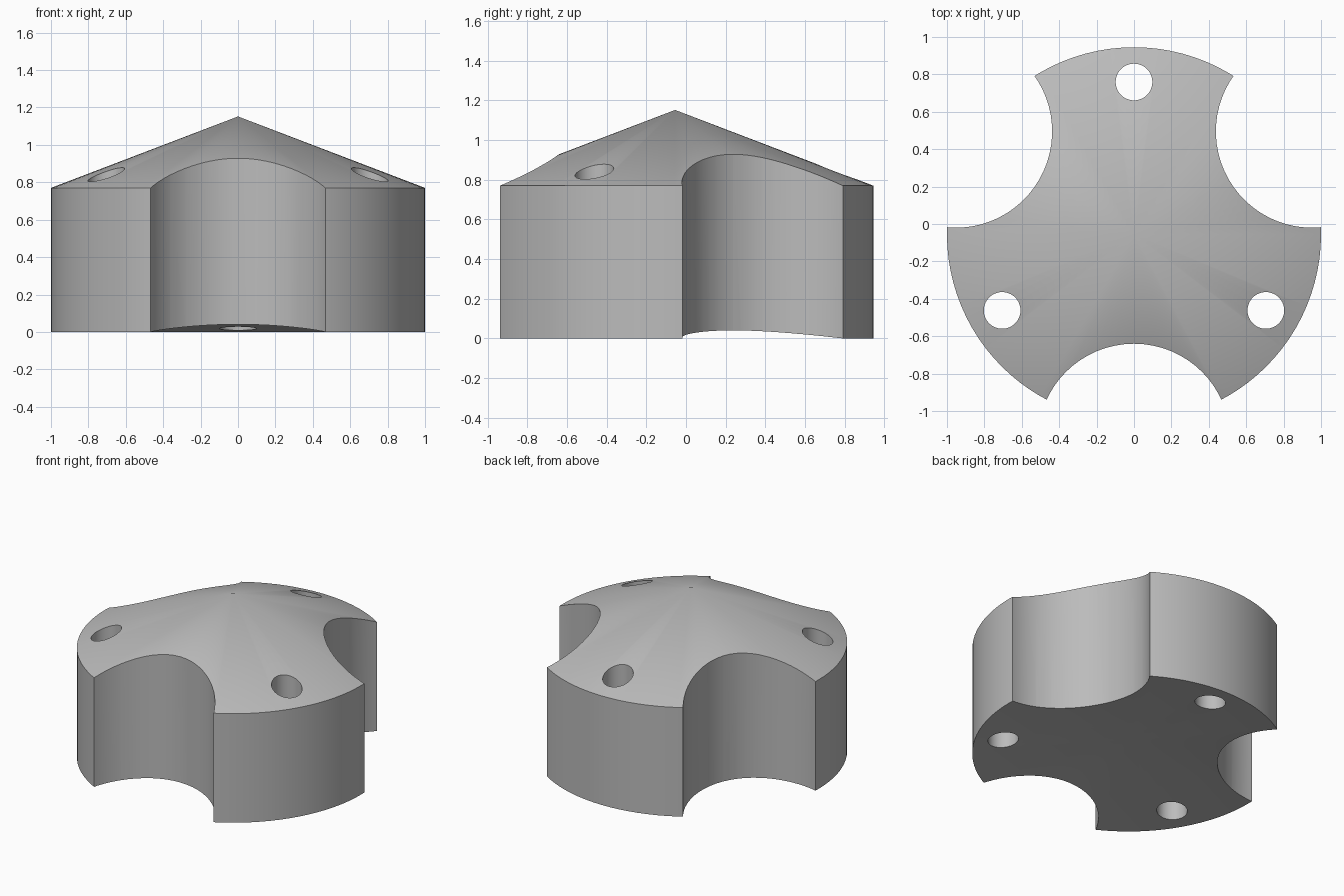
import bpy, bmesh, math

if "Cube" in bpy.data.objects:
    bpy.data.objects.remove(bpy.data.objects["Cube"])

CY = -0.055          # axis of the body
R = 1.0              # outer radius
SEG = 96


def new_object(name, bm):
    mesh = bpy.data.meshes.new(name)
    bmesh.ops.recalc_face_normals(bm, faces=bm.faces)
    bm.to_mesh(mesh)
    bm.free()
    obj = bpy.data.objects.new(name, mesh)
    bpy.context.collection.objects.link(obj)
    return obj


def cut(target, name, angle, distance, radius):
    """Cut a vertical round channel through the target."""
    a = math.radians(angle)
    bpy.ops.mesh.primitive_cylinder_add(
        vertices=64, radius=radius, depth=3,
        location=(distance * math.cos(a), CY + distance * math.sin(a), 0.5),
        rotation=(0, 0, a))
    cutter = bpy.context.object
    cutter.name = name
    cutter.hide_render = True
    mod = target.modifiers.new(name, 'BOOLEAN')
    mod.operation = 'DIFFERENCE'
    mod.solver = 'EXACT'
    mod.object = cutter
    bpy.context.view_layer.objects.active = target
    bpy.ops.object.modifier_apply(modifier=name)
    bpy.data.objects.remove(cutter, do_unlink=True)


# Round body: conical top, straight wall, shallow hollow underside
bm = bmesh.new()
top = bm.verts.new((0, CY, 1.152))
under = bm.verts.new((0, CY, 0.098))
rings = []
for z in (0.0, 0.77):
    rings.append([bm.verts.new((R * math.cos(t), CY + R * math.sin(t), z))
                  for t in (2 * math.pi * i / SEG for i in range(SEG))])
low, high = rings
for i in range(SEG):
    j = (i + 1) % SEG
    bm.faces.new((low[i], low[j], high[j], high[i]))
    bm.faces.new((high[i], high[j], top))
    bm.faces.new((low[j], low[i], under))
body = new_object("three_lobed_body", bm)

# Three finger scallops and three screw holes between them
for k in range(3):
    cut(body, "scallop_cutter", 30 + 120 * k, 1.10, 0.515)
    cut(body, "screw_hole_cutter", 90 + 120 * k, 0.814, 0.098)

# Plain grey finish
grey = bpy.data.materials.new("plain_grey")
grey.diffuse_color = (0.5, 0.5, 0.5, 1)
grey.use_nodes = True
grey.node_tree.nodes["Principled BSDF"].inputs["Base Color"].default_value = grey.diffuse_color
body.data.materials.clear()
body.data.materials.append(grey)

bpy.ops.object.select_all(action='DESELECT')
body.select_set(True)
bpy.context.view_layer.objects.active = body
bpy.ops.object.shade_smooth_by_angle(angle=math.radians(20))
